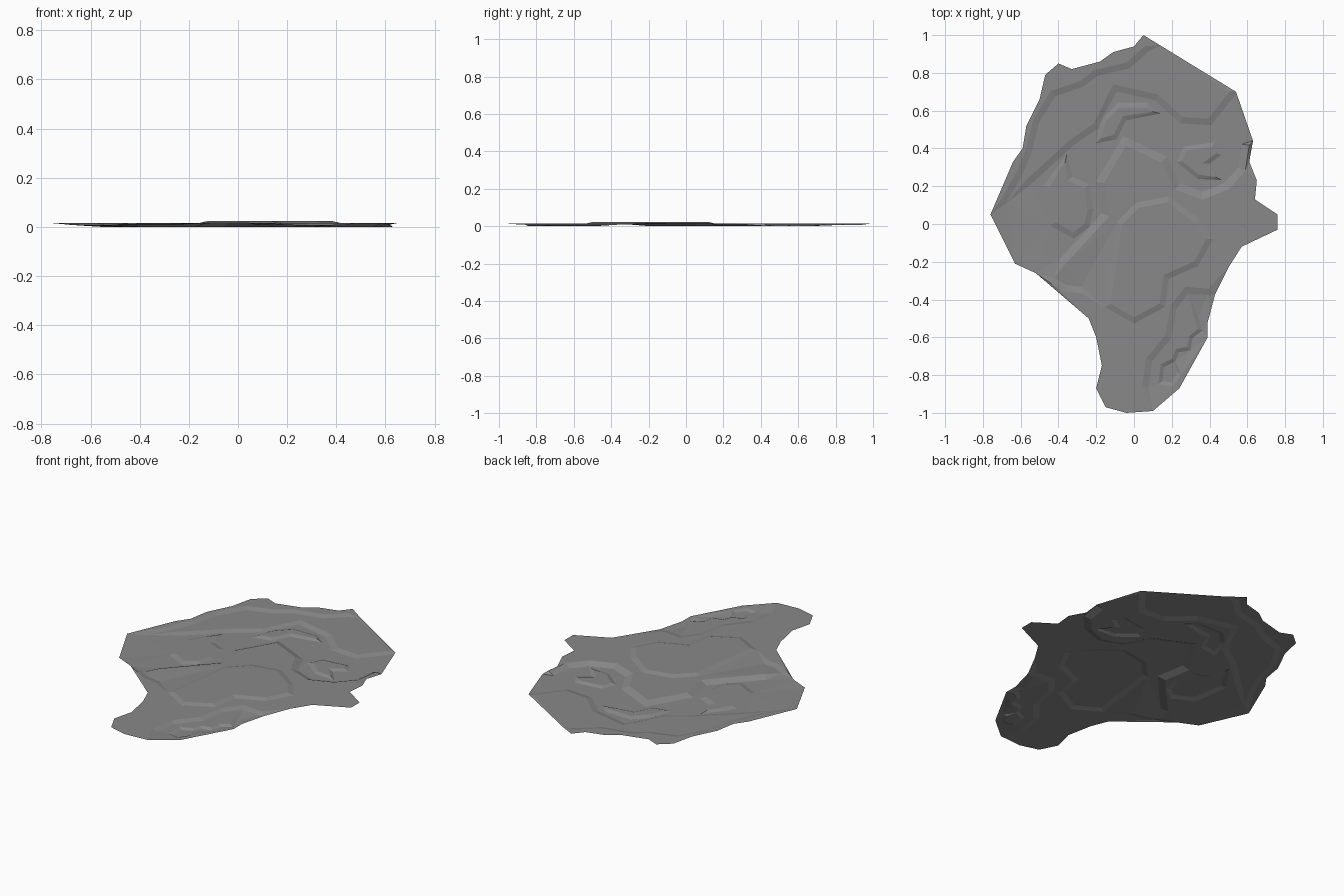
import bpy
import bmesh
from mathutils import Vector
from mathutils.geometry import delaunay_2d_cdt

LEVEL = 0.008          # height of one terrace
UNIT = 0.01            # plan coordinates are in hundredths

default = bpy.data.objects.get("Cube")
if default:
    bpy.data.objects.remove(default, do_unlink=True)

points, heights, edges = [], [], []


def add_chain(chain, level, closed=False):
    """Add a polyline of constrained edges at one terrace level."""
    start = len(points)
    points.extend(chain)
    heights.extend([level * LEVEL] * len(chain))
    count = len(chain)
    for i in range(count if closed else count - 1):
        edges.append((start + i, start + (i + 1) % count))


def side_normal(a, b):
    direction = (b - a).normalized()
    return Vector((-direction.y, direction.x))


def offset(path, distance, closed):
    """Shift a path sideways with mitred corners."""
    shifted = []
    count = len(path)
    for i, point in enumerate(path):
        normals = []
        if closed or i > 0:
            normals.append(side_normal(path[i - 1], point))
        if closed or i < count - 1:
            normals.append(side_normal(point, path[(i + 1) % count]))
        mitre = sum(normals, Vector((0, 0))).normalized()
        stretch = max(mitre.dot(normals[0]), 0.6)
        shifted.append(point + mitre * distance / stretch)
    return shifted


def add_step(coords, left, right, width=0.034, closed=False):
    """Add a sloping band between two terrace levels."""
    path = [Vector(c) * UNIT for c in coords]
    add_chain(offset(path, width / 2, closed), left, closed)
    add_chain(offset(path, -width / 2, closed), right, closed)


def add_mound(coords, outside, inside, width=0.03):
    """Add a closed clockwise step around a raised patch."""
    add_step(coords, outside, inside, width, closed=True)


# Outer border, clockwise, in runs of equal level
border_runs = [
    (2, [(5, 100)]),
    (1, [(14, 94.5)]),
    (0.5, [(54, 70)]),
    (0, [(63, 44)]),
    (1, [(61, 33)]),
    (2, [(65, 23), (64, 13), (76, 5), (76, -3), (57, -12), (50, -23)]),
    (1, [(43, -37), (39, -52), (39, -60), (24, -87)]),
    (2, [(10, -99), (-4, -100), (-15, -97), (-20, -87), (-17, -75),
         (-20, -60), (-24, -50)]),
    (1, [(-52, -26), (-63, -21)]),
    (2, [(-76, 5), (-64, 33), (-59, 40), (-57, 52), (-50, 66), (-47, 79),
         (-40, 85), (-33, 82), (-18, 86), (-11, 91), (0, 94)]),
]
border = []
border_levels = []
for run_level, run in border_runs:
    border.extend(Vector(c) * UNIT for c in run)
    border_levels.extend([run_level] * len(run))
add_chain(border, 0, closed=True)
heights[:] = [level * LEVEL for level in border_levels]

# Rim step, falling inward from the border
add_step([(-69, 12), (-61, 26), (-56, 38), (-52, 54), (-43, 69), (-28, 74),
          (-20, 80), (-3, 84), (7, 93)], 2, 1)

# Second step, falling to the low ground
add_step([(-56, 22), (-33, 43), (-20, 52), (-10, 72), (12, 67), (25, 55),
          (40, 54), (52, 69)], 1, 0)

# Long rise from the low ground to the central ground
add_step([(-38, -20), (-15, 5), (-18, 22), (-5, 44), (16, 34), (23, 20),
          (36, 15), (49, 20), (57, 29), (59, 42)], 0, 2, width=0.04)

# Central plateau
add_mound([(-14, -43), (-8, 0), (2, 10), (18, 13), (33, 2), (40, -8),
           (33, -21), (17, -28), (15, -43), (0, -51)], 2, 3)

# Low mounds on the west, north and east
add_mound([(-43, 0), (-46, 20), (-36, 35), (-34, 24), (-25, 20), (-23, 8),
           (-25, -1), (-32, -6)], 0, 1)
add_mound([(-19, 44), (-16, 55), (-8, 63), (7, 63), (12, 59), (-5, 56),
           (-10, 46)], 0, 1, width=0.025)
add_mound([(24, 33), (27, 40), (42, 42), (45, 37), (38, 32), (45, 24),
           (34, 25)], 0, 1, width=0.022)

# Small rise on the south-west slope
add_step([(-43, -30), (-36, -34), (-28, -35)], 1, 2)

# Southern hollow and its inner drop
add_step([(6, -86), (8, -72), (18, -60), (21, -44), (28, -35), (39, -36)],
         2, 1)
add_step([(33, -50), (35, -56), (30, -60), (29, -66), (23, -67), (21, -72),
          (15, -75), (14, -84), (20, -85), (24, -79)], 0, 1, width=0.02)

# Triangulate the plan and lift each point to its level
plan, _, faces, sources, _, _ = delaunay_2d_cdt(points, edges, [], 1, 0.0001)
bm = bmesh.new()
verts = []
for position, source in zip(plan, sources):
    known = [i for i in source if i < len(points)]
    if not known:
        known = [min(range(len(points)),
                     key=lambda i: (points[i] - position).length)]
    verts.append(bm.verts.new((position.x, position.y, heights[known[0]])))
for face in faces:
    bm.faces.new([verts[i] for i in face])
bm.normal_update()
for face in bm.faces:
    if face.normal.z < 0:
        face.normal_flip()

mesh = bpy.data.meshes.new("terraced_ground")
bm.to_mesh(mesh)
bm.free()

# Plain stone colour
colour = (0.25, 0.25, 0.25, 1)
stone = bpy.data.materials.new("stone_grey")
stone.use_nodes = True
stone.diffuse_color = colour
stone.node_tree.nodes["Principled BSDF"].inputs["Base Color"].default_value = colour
mesh.materials.append(stone)

ground = bpy.data.objects.new("terraced_ground", mesh)
bpy.context.collection.objects.link(ground)
